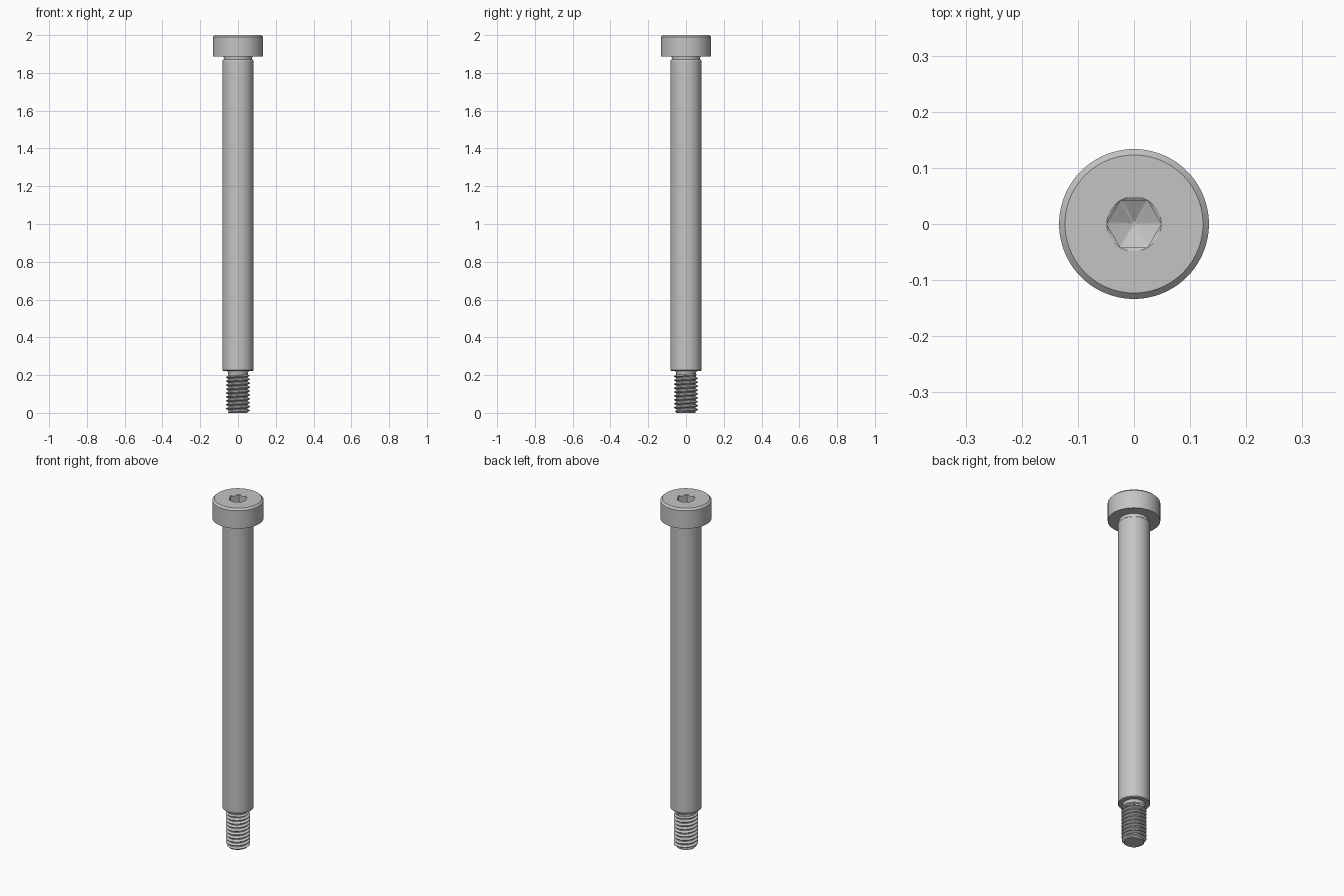
import bpy, bmesh
from math import cos, sin, pi, radians

cube = bpy.data.objects.get("Cube")
if cube:
    bpy.data.objects.remove(cube, do_unlink=True)

SIDES = 96
steel = bpy.data.materials.new("steel_grey")
steel.use_nodes = True
GREY = (0.55, 0.55, 0.55, 1)
steel.diffuse_color = GREY
steel.node_tree.nodes["Principled BSDF"].inputs["Base Color"].default_value = GREY


def finish(bm, name):
    bmesh.ops.recalc_face_normals(bm, faces=bm.faces)
    mesh = bpy.data.meshes.new(name)
    bm.to_mesh(mesh)
    bm.free()
    mesh.materials.append(steel)
    obj = bpy.data.objects.new(name, mesh)
    bpy.context.collection.objects.link(obj)
    bpy.ops.object.select_all(action='DESELECT')
    obj.select_set(True)
    bpy.context.view_layer.objects.active = obj
    bpy.ops.object.shade_smooth_by_angle(angle=radians(30))


def loft(rings, name):
    """Join rings, each a function of the angle giving radius and height; cap both ends."""
    bm = bmesh.new()
    loops = []
    for ring in rings:
        loop = []
        for i in range(SIDES):
            a = 2 * pi * i / SIDES
            r, z = ring(a)
            loop.append(bm.verts.new((r * cos(a), r * sin(a), z)))
        loops.append(loop)
    for low, high in zip(loops, loops[1:]):
        for i in range(SIDES):
            j = (i + 1) % SIDES
            bm.faces.new((low[i], low[j], high[j], high[i]))
    bm.faces.new(loops[0])
    bm.faces.new(loops[-1])
    finish(bm, name)


def circle(r, z):
    return lambda a: (r, z)


# Head with a chamfered hex socket that ends in a drill point
CORNER = 0.0485


def hex_radius(a):
    return CORNER * cos(pi / 6) / cos(a % (pi / 3) - pi / 6)


def socket_mouth(a):
    r = hex_radius(a)
    return r, 2 - (CORNER - r) * 0.6 - 0.0005


def socket_floor(a):
    return hex_radius(a), 1.935


loft([circle(0.07, 1.887), circle(0.1335, 1.887), circle(0.1335, 1.99),
      circle(0.123, 2), circle(CORNER, 2), socket_mouth, socket_floor,
      circle(0.005, 1.913)], "head")

# Shoulder with the relief groove under the head and the neck above the thread
loft([circle(r, z) for r, z in (
    (0.054, 0.19), (0.054, 0.215), (0.058, 0.222), (0.078, 0.222), (0.082, 0.226),
    (0.082, 1.864), (0.08, 1.867), (0.076, 1.87), (0.075, 1.878), (0.077, 1.889))],
    "shoulder")

# Helical thread, trimmed flat at both ends
PITCH, ROOT, CREST, TOP = 0.0207, 0.051, 0.0635, 0.207
profile = [(ROOT, 0), (ROOT, 0.2), (CREST, 0.53), (CREST, 0.67), (ROOT, 1)]
bm = bmesh.new()
previous = None
for i in range(-2 * SIDES, int(TOP / PITCH + 2) * SIDES + 1):
    a = 2 * pi * i / SIDES
    row = []
    for r, t in profile:
        z = PITCH * (i / SIDES + t)
        r = min(r, max(0.045, 0.0505 + z), max(0.045, 0.052 + TOP - z))
        row.append(bm.verts.new((r * cos(a), r * sin(a), z)))
    if previous:
        for k in range(len(profile) - 1):
            bm.faces.new((previous[k], row[k], row[k + 1], previous[k + 1]))
    previous = row
bmesh.ops.remove_doubles(bm, verts=bm.verts, dist=0.00001)
for height, direction in ((0, -1), (TOP, 1)):
    geom = bm.verts[:] + bm.edges[:] + bm.faces[:]
    cut = bmesh.ops.bisect_plane(bm, geom=geom, plane_co=(0, 0, height),
                                 plane_no=(0, 0, direction), clear_outer=True)
    rim = [e for e in cut["geom_cut"] if isinstance(e, bmesh.types.BMEdge)]
    bmesh.ops.edgenet_fill(bm, edges=rim)
finish(bm, "thread")
